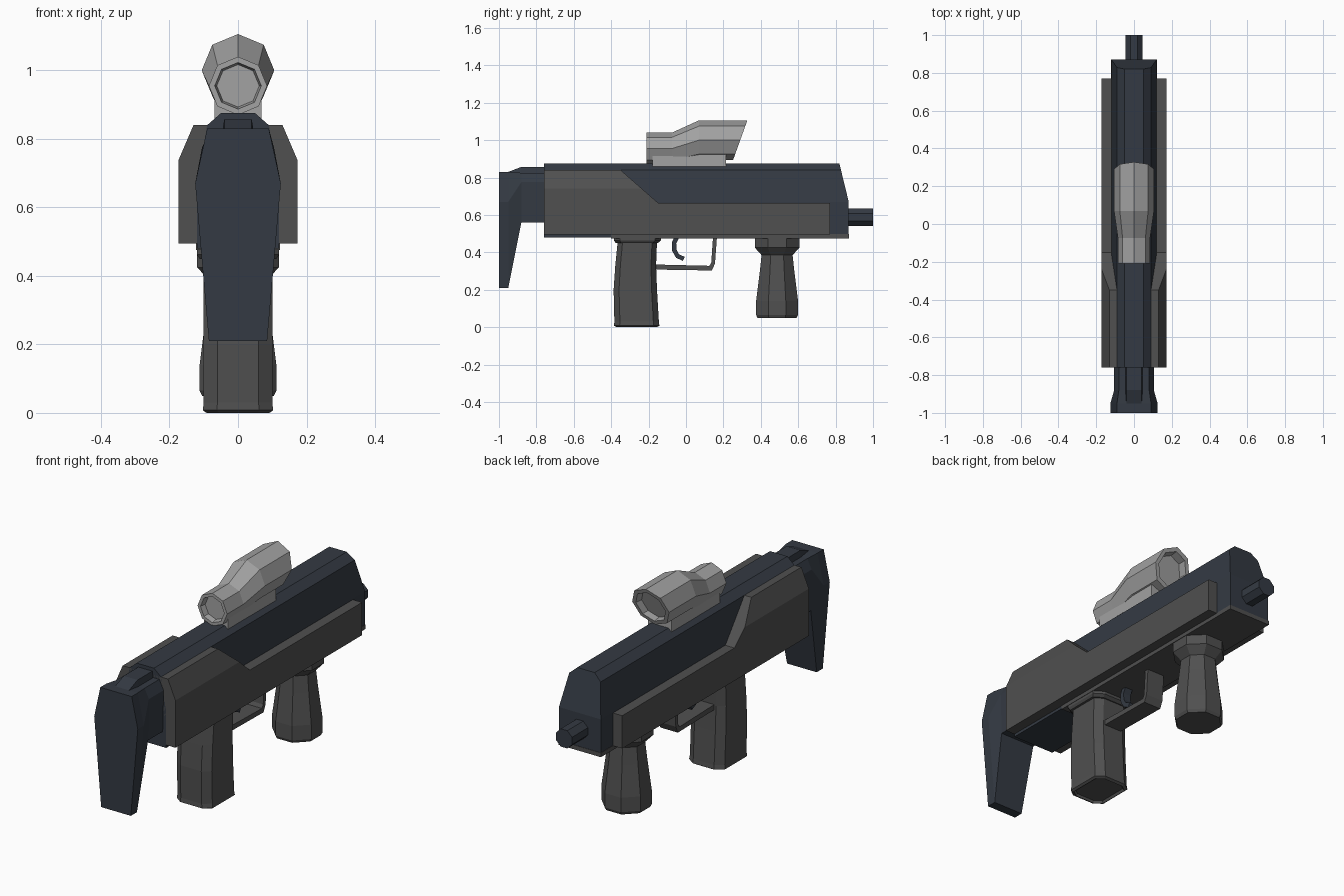
import bpy, bmesh, math
from mathutils import Vector

if "Cube" in bpy.data.objects:
    bpy.data.objects.remove(bpy.data.objects["Cube"])


def mat(name, col):
    m = bpy.data.materials.new(name)
    m.diffuse_color = (*col, 1)
    m.use_nodes = True
    m.node_tree.nodes["Principled BSDF"].inputs["Base Color"].default_value = m.diffuse_color
    return m


NAVY = mat("navy", (0.034, 0.042, 0.056))
DARK = mat("dark_grey", (0.08, 0.08, 0.08))
LIGHT = mat("light_grey", (0.36, 0.36, 0.36))


def loft(name, rings, material, cuts=()):
    """Skin equal-length rings, cap both ends, then trim with (point, normal) planes."""
    bm = bmesh.new()
    vs = [[bm.verts.new(p) for p in r] for r in rings]
    n = len(rings[0])
    for a, b in zip(vs, vs[1:]):
        for i in range(n):
            bm.faces.new((a[i], a[(i + 1) % n], b[(i + 1) % n], b[i]))
    bm.faces.new(vs[0][::-1])
    bm.faces.new(vs[-1])
    for co, no in cuts:
        r = bmesh.ops.bisect_plane(bm, geom=bm.verts[:] + bm.edges[:] + bm.faces[:],
                                   plane_co=co, plane_no=Vector(no).normalized(), clear_outer=True)
        edges = [e for e in r["geom_cut"] if isinstance(e, bmesh.types.BMEdge)]
        bmesh.ops.holes_fill(bm, edges=edges)
    bmesh.ops.recalc_face_normals(bm, faces=bm.faces[:])
    me = bpy.data.meshes.new(name)
    bm.to_mesh(me)
    bm.free()
    me.materials.append(material)
    ob = bpy.data.objects.new(name, me)
    bpy.context.collection.objects.link(ob)
    return ob


def slab(name, yz, hw, material, cuts=()):
    """Side profile extruded across x."""
    return loft(name, [[(x, y, z) for y, z in yz] for x in (-hw, hw)], material, cuts)


def section(y, half):
    """Mirrored cross-section at y from (x, z) points running top to bottom."""
    return [(x, y, z) for x, z in half] + [(-x, y, z) for x, z in reversed(half)]


def strip(name, path, t, hw, material):
    """Flat bar of thickness t following a path in the side view."""
    pts = [Vector(p) for p in path]
    left, right = [], []
    for i, p in enumerate(pts):
        d = (pts[min(i + 1, len(pts) - 1)] - pts[max(i - 1, 0)]).normalized()
        nrm = Vector((-d.y, d.x)) * t / 2
        left.append(p + nrm)
        right.append(p - nrm)
    rings = [[(-hw, *l), (hw, *l), (hw, *r), (-hw, *r)] for l, r in zip(left, right)]
    return loft(name, rings, material)


def oct_y(y, cz, r, phase=0.0, slant=0.0):
    """Octagon around the y axis, optionally slanted."""
    ring = []
    for i in range(8):
        a = math.tau * (i + phase) / 8
        dz = r * math.cos(a)
        ring.append((r * math.sin(a), y + slant * dz, cz + dz))
    return ring


# Receiver body with a sloping nose
body = [(0.05, 0.875), (0.09, 0.84), (0.12, 0.67), (0.12, 0.48)]
loft("receiver_body", [section(-0.76, body), section(0.87, body)], NAVY,
     [((0, 0.87, 0.67), (0, 0.205, 0.05))])

# Side cover: stepped profile with chamfered upper corners
slab("side_cover", [(-0.76, 0.495), (0.77, 0.495), (0.77, 0.665), (-0.15, 0.665),
                    (-0.35, 0.84), (-0.76, 0.84)], 0.173, DARK,
     [((s * 0.173, 0, 0.74), (s * 0.1, 0, 0.043)) for s in (-1, 1)])

# Rail under the receiver
slab("under_rail", [(-0.4, 0.475), (0.872, 0.475), (0.872, 0.497), (-0.4, 0.497)], 0.122, DARK)

# Barrel
loft("barrel", [oct_y(y, 0.588, 0.05, 0.5) for y in (0.84, 1.0)], NAVY)

# Stock: butt plate blending into the neck, plus a ridge on the neck
butt = [(0.09, 0.83), (0.125, 0.67), (0.085, 0.21)]
neck = [(0.08, 0.825), (0.105, 0.775), (0.1, 0.56)]
loft("stock", [section(-1, butt), section(-0.95, butt), section(-0.88, neck),
               section(-0.75, neck)], NAVY)
loft("stock_ridge", [section(-0.95, [(0.04, 0.83), (0.05, 0.77)]),
                     section(-0.88, [(0.04, 0.857), (0.055, 0.77)]),
                     section(-0.75, [(0.04, 0.857), (0.055, 0.77)])], NAVY)

# Scope with recessed lenses at both ends
loft("scope", [oct_y(-0.18, 0.955, 0.062), oct_y(-0.21, 0.955, 0.068), oct_y(-0.21, 0.955, 0.085),
               oct_y(-0.075, 0.955, 0.085), oct_y(0.07, 1.0, 0.106),
               oct_y(0.29, 1.0, 0.106, slant=0.36), oct_y(0.29, 1.0, 0.085, slant=0.36),
               oct_y(0.25, 1.0, 0.08, slant=0.36)], LIGHT)
slab("scope_mount", [(-0.18, 0.86), (0.0, 0.86), (0.06, 0.848), (0.215, 0.848),
                     (0.215, 0.94), (-0.18, 0.94)], 0.068, LIGHT)


# Rear grip with collar and flared base
def grip_ring(z, y0, y1, hw):
    c, h = (y0 + y1) / 2, (y1 - y0) / 2
    return [(hw * a, c + h * b, z) for a, b in
            ((.6, 1), (1, .75), (1, -.75), (.6, -1), (-.6, -1), (-1, -.75), (-1, .75), (-.6, 1))]


loft("rear_grip", [grip_ring(*r) for r in (
    (0.012, -0.365, -0.16, 0.085), (0.0, -0.37, -0.155, 0.092), (0.008, -0.385, -0.142, 0.103),
    (0.03, -0.383, -0.145, 0.1), (0.2, -0.387, -0.155, 0.1), (0.33, -0.378, -0.16, 0.1),
    (0.46, -0.365, -0.155, 0.1))], DARK)
loft("rear_grip_collar", [grip_ring(*r) for r in (
    (0.45, -0.375, -0.15, 0.112), (0.462, -0.385, -0.135, 0.12), (0.5, -0.385, -0.13, 0.12))], DARK)


# Foregrip: turned octagonal handle
def oct_z(z, r):
    r /= math.cos(math.pi / 8)
    return [(r * math.cos(math.tau * (i + .5) / 8), 0.487 + r * math.sin(math.tau * (i + .5) / 8), z)
            for i in range(8)]


loft("foregrip", [oct_z(*p) for p in ((0.05, 0.105), (0.065, 0.112), (0.14, 0.112), (0.3, 0.092),
                                      (0.385, 0.083), (0.425, 0.119), (0.475, 0.119), (0.498, 0.09))], DARK)

# Trigger guard and trigger
slab("trigger_guard", [(-0.17, 0.308), (0.138, 0.303), (0.155, 0.34), (0.166, 0.49), (0.145, 0.49),
                       (0.135, 0.345), (0.125, 0.328), (-0.17, 0.335)], 0.05, DARK)
strip("trigger", [(-0.045, 0.49), (-0.064, 0.45), (-0.062, 0.41), (-0.045, 0.38), (-0.012, 0.365)],
      0.024, 0.022, NAVY)
